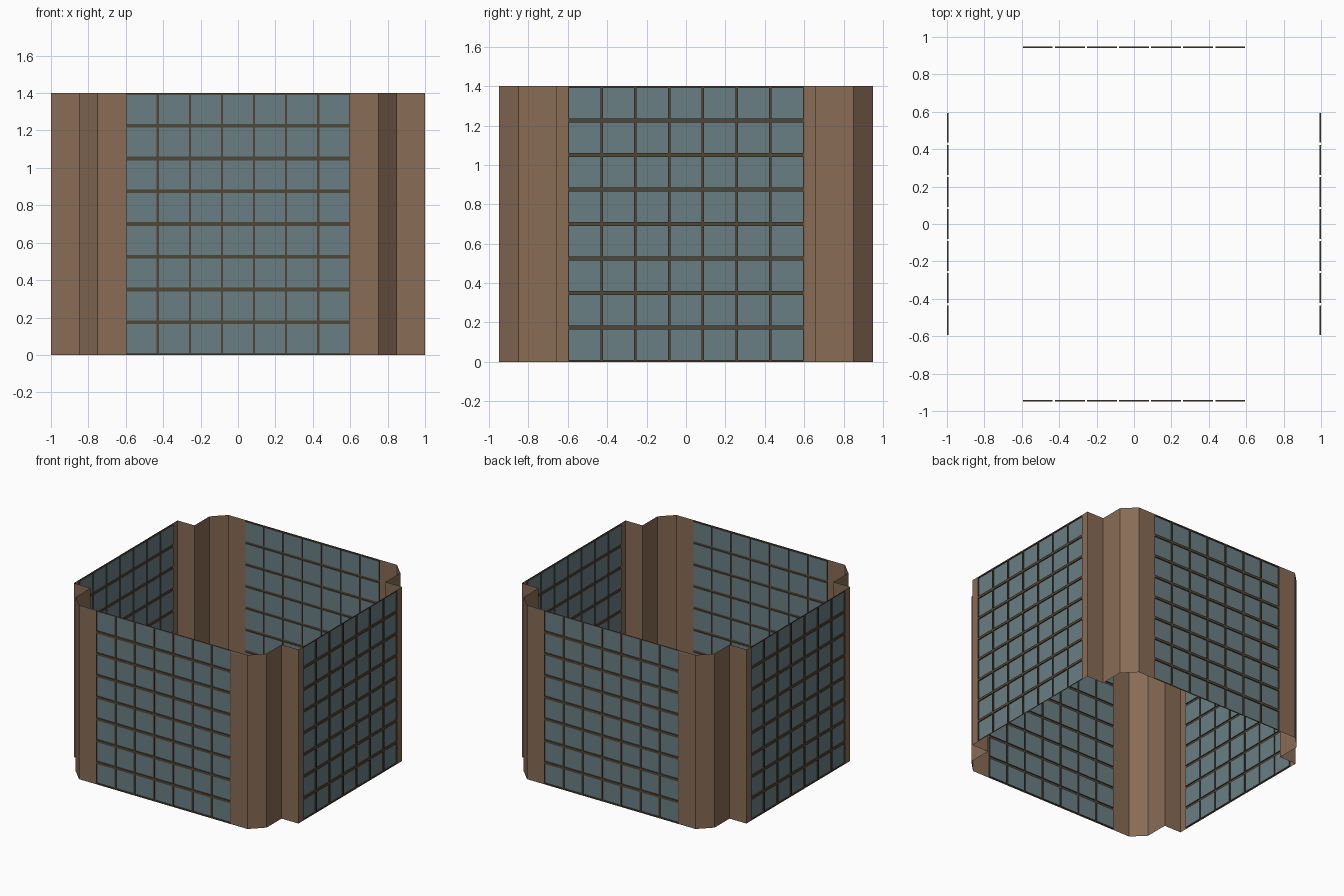
import bpy, bmesh, math
from mathutils import Matrix

if "Cube" in bpy.data.objects:
    bpy.data.objects.remove(bpy.data.objects["Cube"])

H, HALF = 1.4, 0.6           # storey height, half width of each window wall
COLS, ROWS = 7, 8
BAR_U, BAR_Z = 0.006, 0.010  # half widths of upright and level bars
DEPTH = 0.008                # how far the panes sit behind the bars


def material(name, rgb):
    m = bpy.data.materials.new(name)
    lin = [(c / 255 / 12.92) if c < 11 else ((c / 255 + 0.055) / 1.055) ** 2.4 for c in rgb]
    m.diffuse_color = (*lin, 1)
    m.use_nodes = True
    m.node_tree.nodes["Principled BSDF"].inputs["Base Color"].default_value = m.diffuse_color
    return m


BROWN = material("brown cladding", (136, 108, 85))
GLASS = material("blue grey glass", (106, 126, 133))
FRAME = material("dark bronze frame", (80, 71, 54))


def finish(bm, name, mats):
    me = bpy.data.meshes.new(name)
    bm.to_mesh(me)
    bm.free()
    for m in mats:
        me.materials.append(m)
    ob = bpy.data.objects.new(name, me)
    bpy.context.collection.objects.link(ob)
    return ob


def breaks(start, end, n, half):
    """Grid lines on both sides of every bar."""
    step = (end - start) / n
    out = [start]
    for i in range(n):
        out += [start + i * step + half, start + (i + 1) * step - half]
    return out + [end]


# Window walls: a sheet of bars with each pane set back
def window_wall(name, distance, angle):
    bm = bmesh.new()
    us = breaks(-HALF, HALF, COLS, BAR_U)
    zs = breaks(0, H, ROWS, BAR_Z)
    grid = [[bm.verts.new((u, -distance, z)) for u in us] for z in zs]
    panes = []
    for j in range(len(zs) - 1):
        for i in range(len(us) - 1):
            f = bm.faces.new((grid[j][i], grid[j][i + 1], grid[j + 1][i + 1], grid[j + 1][i]))
            if i % 2 and j % 2:
                panes.append(f)
    bm.normal_update()
    bmesh.ops.inset_individual(bm, faces=panes, thickness=0, depth=-DEPTH)
    for f in bm.faces:
        f.material_index = 0
    for f in panes:
        f.material_index = 1
    bm.transform(Matrix.Rotation(angle, 4, 'Z'))
    finish(bm, name, [FRAME, GLASS])


for name, d, turns in (("front_window_wall", 0.95, 0), ("right_window_wall", 1.0, 1),
                       ("back_window_wall", 0.95, 2), ("left_window_wall", 1.0, 3)):
    window_wall(name, d, turns * math.pi / 2)

# Corner cladding: one stepped profile, mirrored to all four corners
PROFILE = [(0.6, -0.95), (0.75, -0.95), (0.85, -0.85), (0.85, -0.66), (1.0, -0.66), (1.0, -0.6)]


def corner(name, sx, sy):
    bm = bmesh.new()
    pts = [(x * sx, y * sy) for x, y in PROFILE]
    if sx * sy < 0:
        pts.reverse()        # keep the faces pointing outwards
    low = [bm.verts.new((x, y, 0)) for x, y in pts]
    top = [bm.verts.new((x, y, H)) for x, y in pts]
    for i in range(len(pts) - 1):
        bm.faces.new((low[i], low[i + 1], top[i + 1], top[i]))
    finish(bm, name, [BROWN])


for sy, fb in ((1, "front"), (-1, "back")):
    for sx, lr in ((1, "right"), (-1, "left")):
        corner(f"{fb}_{lr}_corner", sx, sy)
